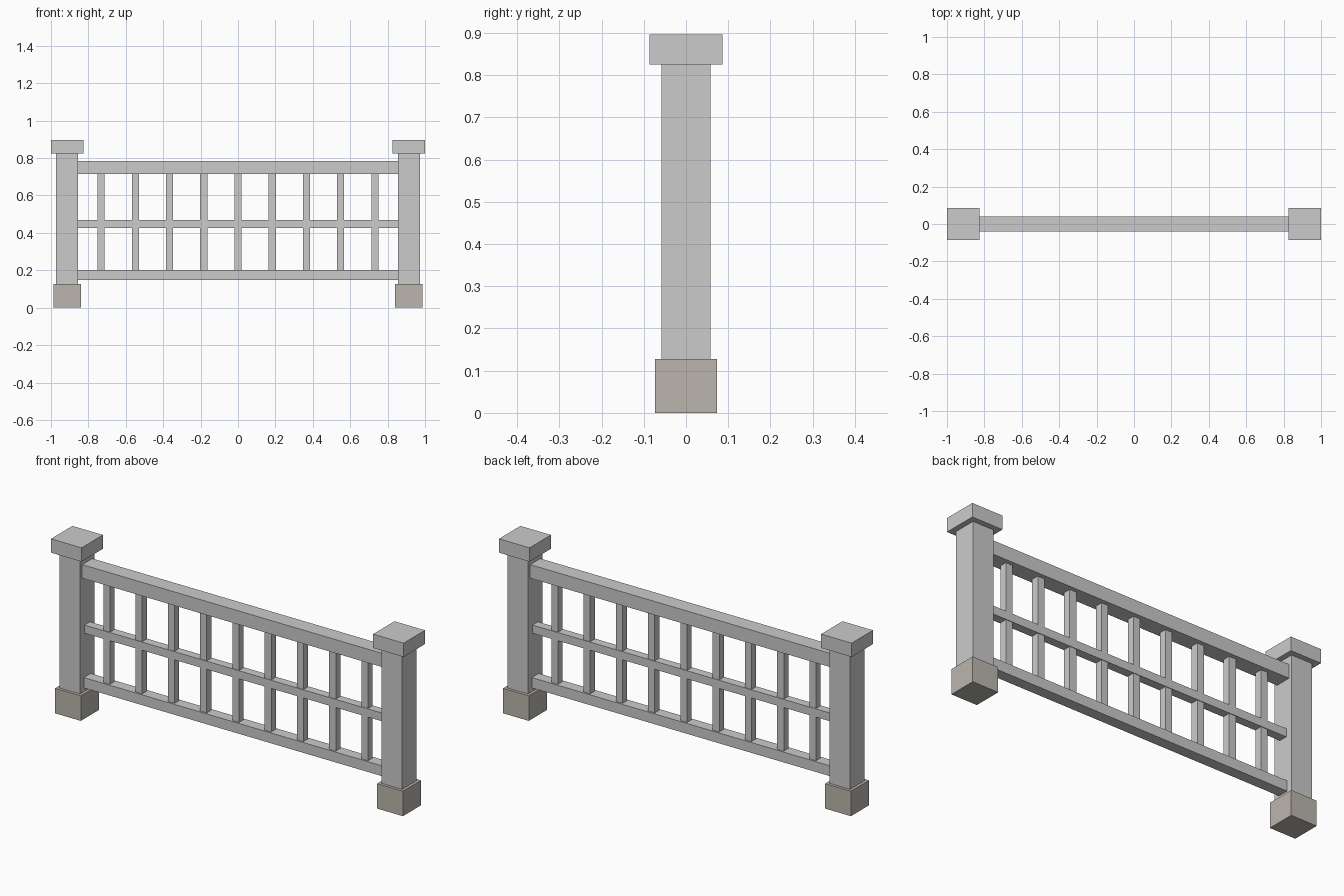
import bpy

if "Cube" in bpy.data.objects:
    bpy.data.objects.remove(bpy.data.objects["Cube"])

stone = bpy.data.materials.new("stone")
stone.diffuse_color = (0.5, 0.47, 0.42, 1)
stone.use_nodes = True
stone.node_tree.nodes["Principled BSDF"].inputs["Base Color"].default_value = stone.diffuse_color


def box(name, x, z0, z1, width, depth, mat=None):
    """Box centred on x and y = 0, spanning z0 to z1."""
    bpy.ops.mesh.primitive_cube_add(size=1, location=(x, 0, (z0 + z1) / 2))
    ob = bpy.context.object
    ob.name = name
    ob.scale = (width, depth, z1 - z0)
    bpy.ops.object.transform_apply(location=False, rotation=False, scale=True)
    if mat:
        ob.data.materials.append(mat)
    return ob


# End posts with stone footing and cap
for side, sx in (("left", -1), ("right", 1)):
    x = sx * 0.9135
    box(f"{side}_footing", x, 0, 0.128, 0.146, 0.146, stone)
    box(f"{side}_post", x, 0.128, 0.825, 0.117, 0.117)
    box(f"{side}_cap", x, 0.825, 0.896, 0.173, 0.173)

# Horizontal rails between the posts
SPAN = 1.71
box("top_rail", 0, 0.715, 0.785, SPAN, 0.082)
box("middle_rail", 0, 0.426, 0.468, SPAN, 0.044)
box("bottom_rail", 0, 0.148, 0.201, SPAN, 0.056)

# Nine evenly spaced balusters
for i in range(9):
    box(f"baluster_{i + 1}", (i - 4) * 0.183, 0.201, 0.715, 0.038, 0.038)
